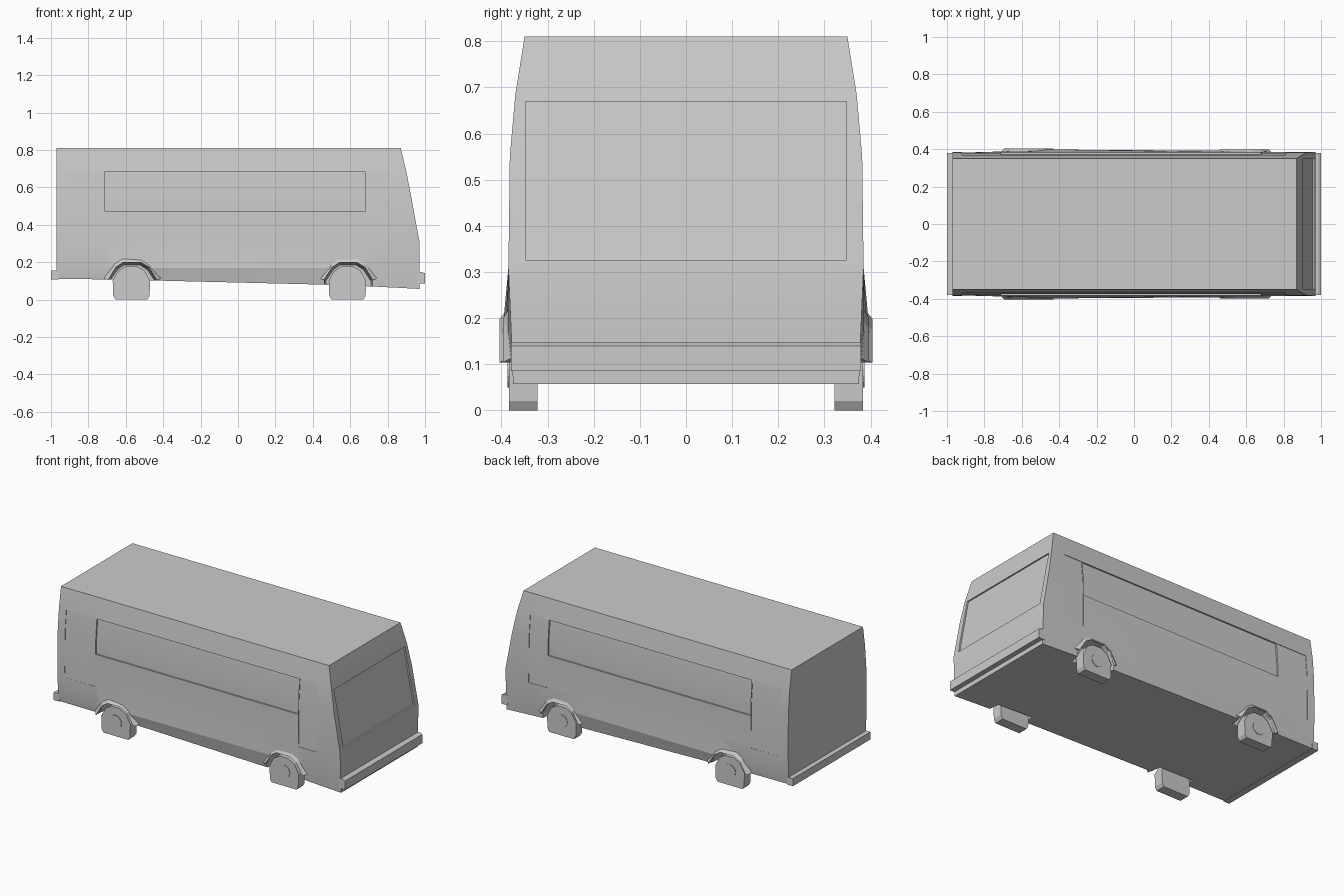
import bpy, bmesh
from math import cos, sin, pi, radians

if "Cube" in bpy.data.objects:
    bpy.data.objects.remove(bpy.data.objects["Cube"])


def finish(name, bm):
    bmesh.ops.recalc_face_normals(bm, faces=bm.faces)
    me = bpy.data.meshes.new(name)
    bm.to_mesh(me)
    bm.free()
    ob = bpy.data.objects.new(name, me)
    bpy.context.collection.objects.link(ob)
    return ob


def loft(name, rings, caps=True):
    """Join equal-length closed rings of points, with capped ends."""
    bm = bmesh.new()
    vs = [[bm.verts.new(p) for p in r] for r in rings]
    n = len(rings[0])
    for a, b in zip(vs, vs[1:]):
        for i in range(n):
            j = (i + 1) % n
            bm.faces.new((a[i], a[j], b[j], b[i]))
    if caps:
        bm.faces.new(vs[0])
        bm.faces.new(vs[-1])
    return finish(name, bm)


def prism_x(name, yz, x0, x1):
    return loft(name, [[(x, y, z) for y, z in yz] for x in (x0, x1)])


def prism_y(name, xz, y0, y1):
    return loft(name, [[(x, y, z) for x, z in xz] for y in (y0, y1)])


def activate(ob):
    bpy.ops.object.select_all(action='DESELECT')
    ob.select_set(True)
    bpy.context.view_layer.objects.active = ob


def cut(body, cutter):
    cutter.hide_render = True
    activate(body)
    m = body.modifiers.new("cut", 'BOOLEAN')
    m.operation, m.solver, m.object = 'DIFFERENCE', 'EXACT', cutter
    bpy.ops.object.modifier_apply(modifier=m.name)
    bpy.data.objects.remove(cutter)


# Body shell: cross-sections along x; the nose leans back with height
LEVELS = [0.17, 0.31, 0.55, 0.685, 0.81]
HALF = [0.385, 0.385, 0.382, 0.37, 0.35]
NOSE = [0.97, 0.97, 0.926, 0.90, 0.87]
# station x, underside z, half width of the bulging skirt
STATIONS = [(-0.97, 0.11, 0.38), (-0.70, 0.108, 0.388), (-0.45, 0.102, 0.398),
            (0.45, 0.08, 0.392), (0.72, 0.07, 0.386), (0.97, 0.057, 0.379)]
bm = bmesh.new()
rings = []
for k, (x, floor, skirt) in enumerate(STATIONS):
    nose = k == len(STATIONS) - 1
    half = [(x, 0.375, floor)]
    for i, (z, w) in enumerate(zip(LEVELS, HALF)):
        half.append((NOSE[i] if nose else x, skirt if i == 0 else w, z))
    rings.append([[bm.verts.new((a, s * b, c)) for a, b, c in half] for s in (-1, 1)])
for (l0, r0), (l1, r1) in zip(rings, rings[1:]):
    for a, b in ((l0, l1), (r0, r1)):
        for i in range(len(a) - 1):
            bm.faces.new((a[i], b[i], b[i + 1], a[i + 1]))
    for i in (0, -1):
        bm.faces.new((l0[i], l1[i], r1[i], r0[i]))
for l, r in (rings[0], rings[-1]):
    for i in range(len(l) - 1):
        bm.faces.new((l[i], r[i], r[i + 1], l[i + 1]))
body = finish("bus_body", bm)

# Windscreen recess
cut(body, prism_y("windscreen_cutter",
                  [(0.957, 0.326), (1.05, 0.326), (1.05, 0.67), (0.894, 0.67)], -0.348, 0.348))

# Wheel arch outline, relative to the axle
ARCH = [(-0.115, 0.10), (-0.075, 0.16), (-0.04, 0.185), (0.045, 0.185), (0.085, 0.16), (0.125, 0.10)]
AXLES = (-0.57, 0.585)


def arch(x, y, grow):
    pts = []
    for px, pz in ARCH:
        up = grow if pz > 0.12 else grow * 0.3
        pts.append((x + px * (1 + grow * 6), y, pz + up))
    return pts


for s in (-1, 1):
    # Long side window, then door panels at each end
    def panel(name, x0, x1, z0, y0, d):
        yz = [(s * 0.45, z0), (s * (y0 - d), z0), (s * (0.382 - d), 0.55),
              (s * (0.37 - d), 0.685), (s * 0.45, 0.685)]
        cut(body, prism_x(name, yz, x0, x1))
    panel("window_cutter", -0.71, 0.68, 0.47, 0.383, 0.009)
    panel("rear_door_cutter", -0.92, -0.715, 0.27, 0.386, 0.003)
    panel("front_door_cutter", 0.685, 0.81, 0.27, 0.386, 0.003)

    for tag, x in zip(("rear", "front"), AXLES):
        # Flared wheel well
        well = []
        for y, g in ((0.31, 0.0), (0.43, 0.02)):
            top = arch(x, s * y, g)
            well.append([(top[0][0], s * y, 0.0)] + top + [(top[-1][0], s * y, 0.0)])
        cut(body, loft("well_cutter", well))

        # Raised lip around the arch
        out = 0.404 if tag == "rear" else 0.397
        a, b, c = arch(x, s * 0.37, 0.014), arch(x, s * out, 0.014), arch(x, s * 0.378, 0.045)
        loft(tag + "_arch_lip", [list(t) for t in zip(a, b, c)])

        # Squat tyre with a round hub
        tyre = [(-0.085, 0), (0.085, 0), (0.097, 0.02), (0.1, 0.10), (0.07, 0.155),
                (0.03, 0.178), (-0.03, 0.178), (-0.07, 0.155), (-0.1, 0.10), (-0.097, 0.02)]
        prism_y(tag + "_tyre", [(x + px, pz) for px, pz in tyre], s * 0.322, s * 0.384)
        hub = [(x + 0.04 * cos(i * pi / 8), 0.09 + 0.04 * sin(i * pi / 8)) for i in range(16)]
        prism_y(tag + "_hub", hub, s * 0.37, s * 0.387)

activate(body)
bpy.ops.object.shade_smooth_by_angle(angle=radians(12))

# Bumpers
prism_y("front_bumper", [(0.96, 0.085), (1.0, 0.085), (1.0, 0.14), (0.985, 0.147), (0.96, 0.147)], -0.379, 0.379)
prism_y("rear_bumper", [(-0.96, 0.108), (-1.0, 0.108), (-1.0, 0.155), (-0.96, 0.155)], -0.38, 0.38)
